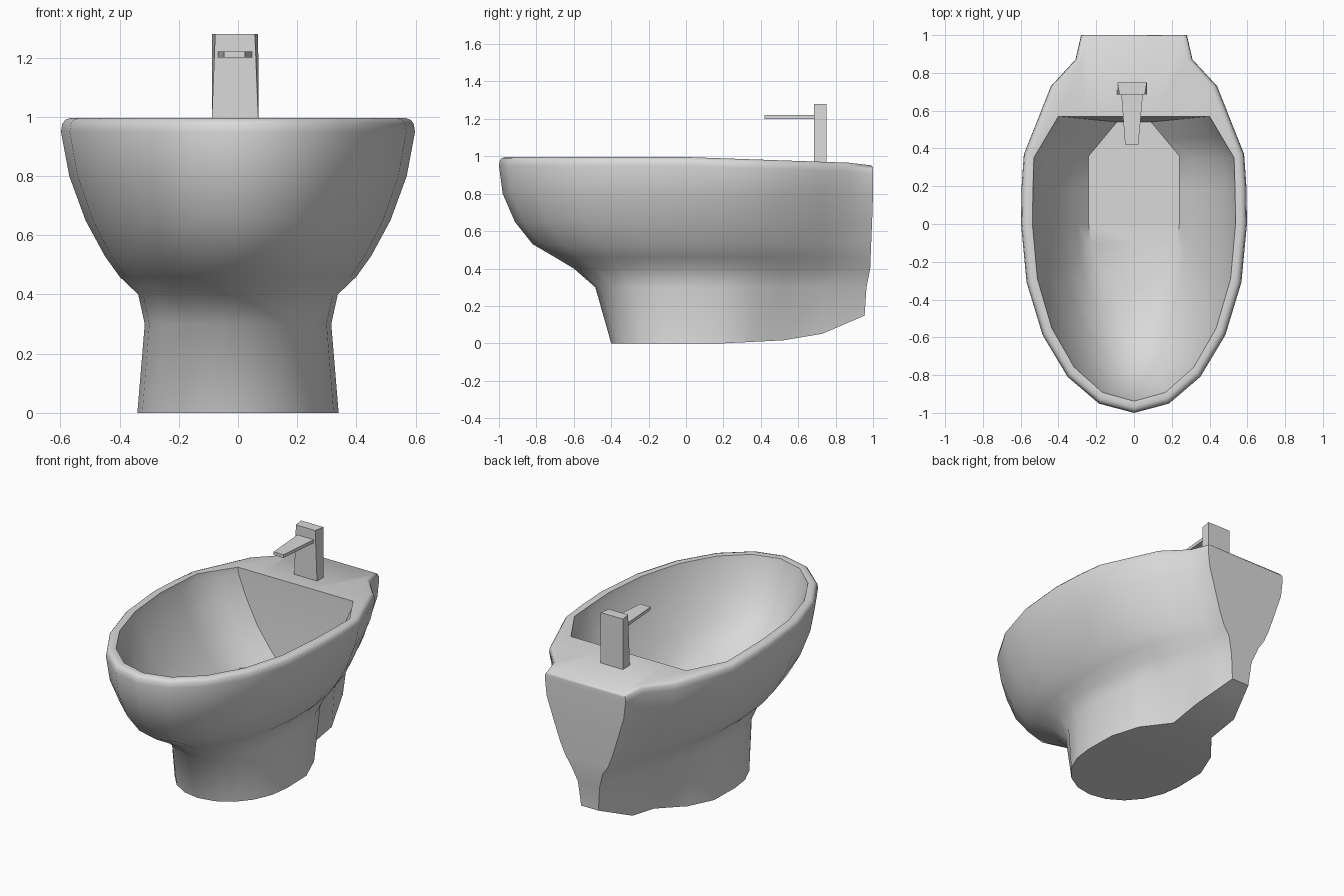
import bpy, bmesh, math

cube = bpy.data.objects.get("Cube")
if cube:
    bpy.data.objects.remove(cube, do_unlink=True)

COLOUR = (0.7, 0.7, 0.7, 1)
grey = bpy.data.materials.new("ceramic_grey")
grey.use_nodes = True
grey.diffuse_color = COLOUR
grey.node_tree.nodes["Principled BSDF"].inputs["Base Color"].default_value = COLOUR


def finish(bm, name, angle):
    bmesh.ops.recalc_face_normals(bm, faces=bm.faces)
    mesh = bpy.data.meshes.new(name)
    bm.to_mesh(mesh)
    bm.free()
    mesh.materials.append(grey)
    obj = bpy.data.objects.new(name, mesh)
    bpy.context.collection.objects.link(obj)
    if angle:
        bpy.ops.object.select_all(action='DESELECT')
        bpy.context.view_layer.objects.active = obj
        obj.select_set(True)
        bpy.ops.object.shade_smooth_by_angle(angle=math.radians(angle))


def ring(bm, front, width, back, height):
    """Symmetric outline: half ellipse in front, then given points to the back."""
    half = []
    for k in range(6):
        t = math.pi / 2 * k / 5
        half.append((width * math.sin(t), front * math.cos(t)))
    half += back
    full = half + [(-x, y) for x, y in reversed(half[1:])]
    return [bm.verts.new((x, y, height(y))) for x, y in full]


def bridge(bm, a, b):
    n = len(a)
    for i in range(n):
        bm.faces.new((a[i], a[(i + 1) % n], b[(i + 1) % n], b[i]))


def cap(bm, r):
    """Close a ring with strips running from side to side."""
    n = len(r)
    bm.faces.new((r[0], r[1], r[-1]))
    for i in range(1, n // 2):
        bm.faces.new((r[i], r[i + 1], r[n - i - 1], r[n - i]))


def underside(y):
    return 0.0 if y < 0.2 else 0.05 * (y - 0.2) if y < 0.68 else 0.03 + 0.43 * (y - 0.68)


def level(z):
    """Flat when low; near the rim it sinks gently towards the back."""
    if z < 0.9:
        return lambda y: z
    return lambda y: z - 0.035 * max(0.0, y) - 0.08 * max(0.0, y - 0.87)


# Outer shell: height, front reach, half width, six back half widths, back reach
BACK_Y = (0.2, 0.37, 0.52, 0.73, 0.87)
shell = [
    (0.00, -0.40, 0.34, (0.335, 0.27, 0.14, 0.14, 0.09, 0.06), 0.955),
    (0.30, -0.485, 0.315, (0.31, 0.275, 0.21, 0.16, 0.10, 0.075), 0.965),
    (0.40, -0.60, 0.337, (0.335, 0.31, 0.27, 0.20, 0.14, 0.11), 0.985),
    (0.46, -0.70, 0.40, (0.395, 0.37, 0.33, 0.25, 0.17, 0.15), 0.987),
    (0.53, -0.82, 0.45, (0.445, 0.42, 0.38, 0.29, 0.20, 0.18), 0.99),
    (0.65, -0.915, 0.515, (0.51, 0.49, 0.44, 0.345, 0.25, 0.22), 0.995),
    (0.80, -0.98, 0.57, (0.565, 0.55, 0.49, 0.41, 0.295, 0.268), 1.0),
    (0.95, -1.00, 0.598, (0.595, 0.583, 0.523, 0.44, 0.31, 0.28), 1.0),
    (0.978, -0.995, 0.593, (0.59, 0.578, 0.518, 0.435, 0.308, 0.278), 1.0),
    (0.99, -0.985, 0.583, (0.58, 0.568, 0.508, 0.425, 0.298, 0.27), 0.998),
    (0.996, -0.968, 0.566, (0.563, 0.552, 0.492, 0.408, 0.28, 0.255), 0.99),
]
bm = bmesh.new()
rings = []
for z, front, width, backs, reach in shell:
    back = list(zip(backs, BACK_Y + (reach,)))
    rings.append(ring(bm, front, width, back, level(z) if z else underside))
cap(bm, rings[0])

# Basin: height, front reach, half width, blend from rim corners to floor corners
rim_back = [(0.535, 0.18), (0.53, 0.35), (0.465, 0.46), (0.40, 0.57), (0.25, 0.57), (0.10, 0.57)]
floor_back = [(0.24, 0.18), (0.24, 0.36), (0.165, 0.45), (0.09, 0.54), (0.06, 0.54), (0.03, 0.54)]
basin = [
    (0.992, -0.938, 0.538, 0.0),
    (0.95, -0.928, 0.528, 0.02),
    (0.80, -0.87, 0.465, 0.2),
    (0.65, -0.77, 0.385, 0.47),
    (0.53, -0.60, 0.30, 0.78),
    (0.46, -0.33, 0.24, 1.0),
]
for z, front, width, f in basin:
    back = [(a[0] + (b[0] - a[0]) * f, a[1] + (b[1] - a[1]) * f)
            for a, b in zip(rim_back, floor_back)]
    rings.append(ring(bm, front, width, back, level(z)))
cap(bm, rings[-1])
for a, b in zip(rings, rings[1:]):
    bridge(bm, a, b)
finish(bm, "bidet_bowl", 44)


def block(name, near, far, bottom, top, taper=0.0):
    """Box between two (centre x, half width, y) ends, narrowing upward in front."""
    bm = bmesh.new()
    loops = []
    for z, t in ((bottom, 0.0), (top, taper)):
        (nx, nw, ny), (fx, fw, fy) = near, far
        loops.append([bm.verts.new(p) for p in (
            (nx - nw + t, ny, z), (nx + nw - t, ny, z), (fx + fw, fy, z), (fx - fw, fy, z))])
    bridge(bm, *loops)
    for loop in loops:
        bm.faces.new(loop)
    finish(bm, name, 0)


# Tap column and its lever-shaped spout
block("tap_column", (-0.01, 0.08, 0.685), (-0.01, 0.078, 0.75), 0.95, 1.28, 0.013)
block("tap_spout", (-0.012, 0.035, 0.42), (-0.01, 0.058, 0.70), 1.2, 1.22)
